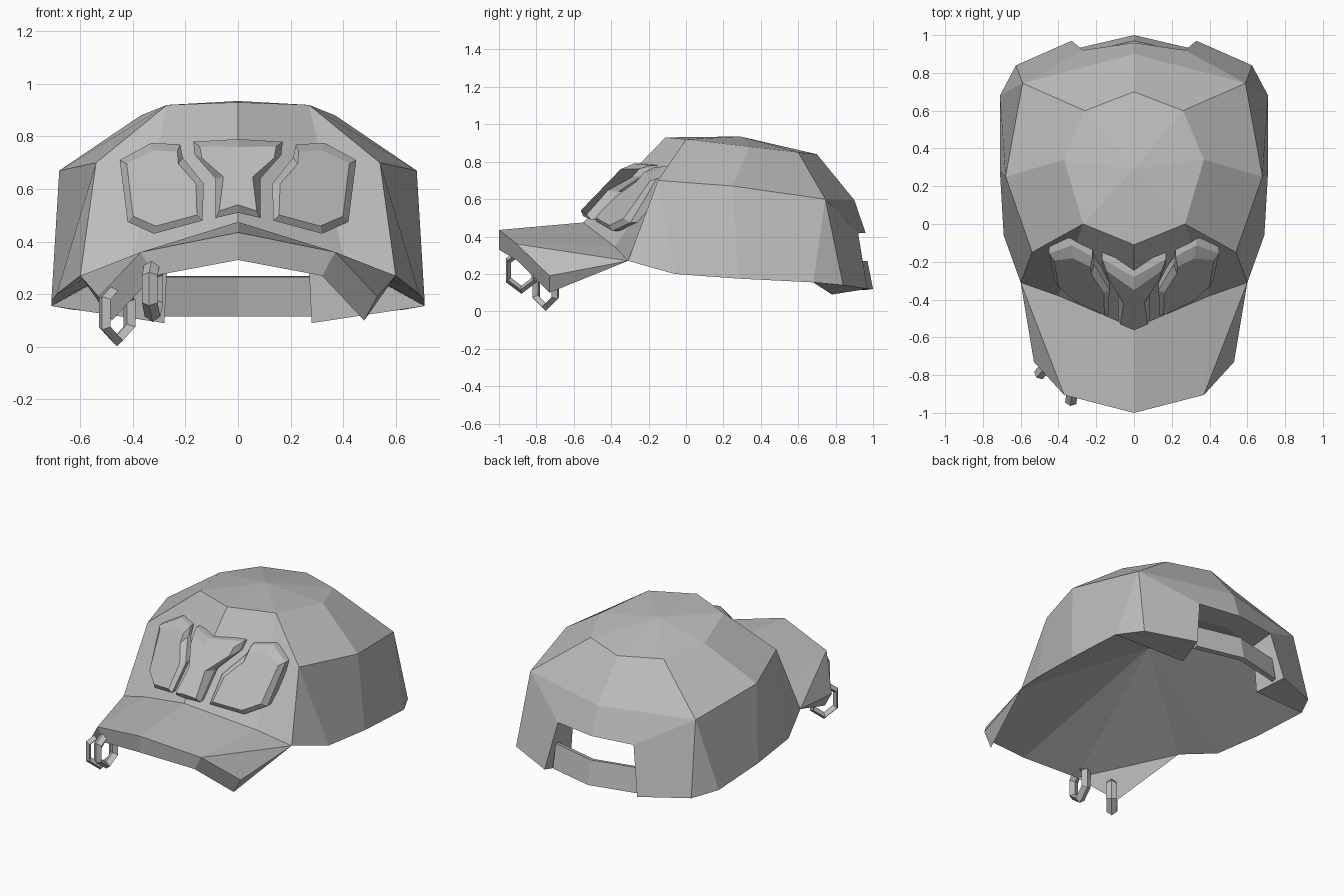
import bpy, bmesh, math
from mathutils import Vector
from mathutils.bvhtree import BVHTree

cube = bpy.data.objects.get("Cube")
if cube:
    bpy.data.objects.remove(cube, do_unlink=True)

# One plain fabric colour
fabric = bpy.data.materials.new("light_grey")
fabric.use_nodes = True
fabric.diffuse_color = (0.5, 0.5, 0.5, 1)
fabric.node_tree.nodes["Principled BSDF"].inputs["Base Color"].default_value = fabric.diffuse_color


def finish(bm, name):
    """Turn a bmesh into a named, flat shaded object."""
    bmesh.ops.recalc_face_normals(bm, faces=bm.faces[:])
    mesh = bpy.data.meshes.new(name)
    bm.to_mesh(mesh)
    mesh.materials.append(fabric)
    obj = bpy.data.objects.new(name, mesh)
    bpy.context.collection.objects.link(obj)
    return obj


def mirror_x(bm):
    geom = bm.verts[:] + bm.edges[:] + bm.faces[:]
    bmesh.ops.mirror(bm, geom=geom, axis='X', merge_dist=0.001)
    bmesh.ops.remove_doubles(bm, verts=bm.verts[:], dist=0.001)


# Half profiles of the cap, each running from the front to the back
profiles = {
    "apex": [(0, .29, .935)],
    "upper": [(0, -.11, .93), (.27, 0, .92), (.37, .34, .88), (.26, .6, .85), (0, .7, .84)],
    "mid": [(.54, -.15, .7), (.68, .25, .67), (.59, .745, .6), (0, .9, .595)],
    "rim": [(0, -.55, .475), (.4, -.38, .345), (.6, -.31, .27), (.69, -.06, .2),
            (.71, .28, .175), (.71, .68, .155), (.625, .84, .14), (.33, .97, .12),
            (.27, .92, .42), (0, .96, .42)],
    "brim": [(0, -1, .435), (.37, -.905, .36), (.53, -.73, .19)],
    "under": [(0, -1, .33), (.32, -.9, .27), (.48, -.73, .1)],
    "gap": [(.28, .78, .09), (.265, .77, .4), (0, .82, .41)],
    "lining": [(0, .13, .57)],
}

cap = bmesh.new()
verts = {name: [cap.verts.new(p) for p in pts] for name, pts in profiles.items()}
apex, upper, mid, rim, brim, under, gap, lining = verts.values()
faces = []

# Crown top and shoulder
faces += [(apex[0], a, b) for a, b in zip(upper, upper[1:])]
faces += [(upper[i + 1], mid[i], mid[i + 1], upper[i + 2]) for i in range(3)]

# Front panel
faces += [(upper[0], upper[1], rim[1], rim[0]), (upper[1], mid[0], rim[2], rim[1])]

# Side and back panels
faces += [
    (mid[0], rim[2], rim[3]),
    (mid[0], rim[3], rim[4], mid[1]),
    (mid[1], rim[4], rim[5], mid[2]),
    (mid[2], rim[5], rim[6]),
    (mid[2], rim[6], rim[7], rim[8]),
    (mid[2], rim[8], rim[9], mid[3]),
]

# Brim top, folded down towards the sides
faces += [
    (rim[0], rim[1], brim[1], brim[0]),
    (rim[1], rim[2], brim[1]),
    (rim[2], brim[2], brim[1]),
]

# Brim edge and underside corner
faces += [(brim[i], brim[i + 1], under[i + 1], under[i]) for i in range(2)]
faces += [(brim[2], rim[2], under[2]), (under[1], under[2], rim[2])]

# Walls of the back opening
faces += [
    (rim[5], rim[6], rim[7], gap[0]),
    (rim[7], rim[8], gap[1], gap[0]),
    (rim[8], rim[9], gap[2], gap[1]),
    (rim[5], gap[0], gap[1]),
]

# Lining fans up to one point inside
loop = under[:2] + rim[2:6] + gap[1:]
faces += [(lining[0], a, b) for a, b in zip(loop, loop[1:])]

for f in faces:
    cap.faces.new(f)
mirror_x(cap)
finish(cap, "cap_shell")
surface = BVHTree.FromBMesh(cap)


# Raised front badges: outlines laid onto the front panel, with a bevelled face
def badge(name, outline):
    middle = sum((Vector(p) for p in outline), Vector((0, 0))) / len(outline)
    bm = bmesh.new()
    rows = []
    for inset, lift in ((0, .02), (0, -.035), (.03, -.075)):
        row = []
        for p in outline:
            p = Vector(p)
            p += (middle - p).normalized() * inset
            hit = surface.ray_cast(Vector((p.x, -3, p.y)), Vector((0, 1, 0)))[0]
            row.append(bm.verts.new(hit + Vector((0, lift, 0))))
        rows.append(row)
    bm.faces.new(rows[0])
    bm.faces.new(rows[-1])
    n = len(outline)
    for back, front in zip(rows, rows[1:]):
        for i in range(n):
            j = (i + 1) % n
            bm.faces.new((back[i], back[j], front[j], front[i]))
    return finish(bm, name)


half = [(.17, .78), (.165, .73), (.085, .64), (.085, .49)]
badge("badge_centre", [(0, .79)] + half + [(0, .51)] + [(-x, z) for x, z in reversed(half)])

side = [(.22, .77), (.33, .775), (.45, .71), (.42, .475), (.32, .43), (.135, .48), (.13, .62), (.21, .72)]
for label, s in (("left", 1), ("right", -1)):
    badge("badge_" + label, [(s * x, z) for x, z in side])

# Back strap, a thin band slanting outwards at the bottom
strap = bmesh.new()
sections = []
for x, y in ((0, .97), (.3, .9)):
    corners = ((y, .27), (y + .03, .12), (y, .115), (y - .03, .265))
    sections.append([strap.verts.new((x, cy, cz)) for cy, cz in corners])
for i in range(4):
    j = (i + 1) % 4
    strap.faces.new((sections[0][i], sections[0][j], sections[1][j], sections[1][i]))
strap.faces.new(sections[1])
mirror_x(strap)
finish(strap, "back_strap")


# Six sided rings hooked through the brim edge
def brim_ring(name, centre, outward):
    bm = bmesh.new()
    out = Vector(outward).normalized()
    up = Vector((0, 0, 1))
    across = up.cross(out)
    rows = []
    for i in range(6):
        a = i * math.tau / 6
        ray = up * math.cos(a) * 1.1 + out * math.sin(a) * .85
        spots = ((.075, 0), (.095, -.03), (.115, 0), (.095, .03))
        rows.append([bm.verts.new(Vector(centre) + ray * r + across * w) for r, w in spots])
    for i in range(6):
        a, b = rows[i], rows[(i + 1) % 6]
        for k in range(4):
            m = (k + 1) % 4
            bm.faces.new((a[k], a[m], b[m], b[k]))
    return finish(bm, name)


brim_ring("front_ring", (-.325, -.88, .22), (-.15, -.98, 0))
brim_ring("side_ring", (-.46, -.75, .128), (-.67, -.74, 0))
